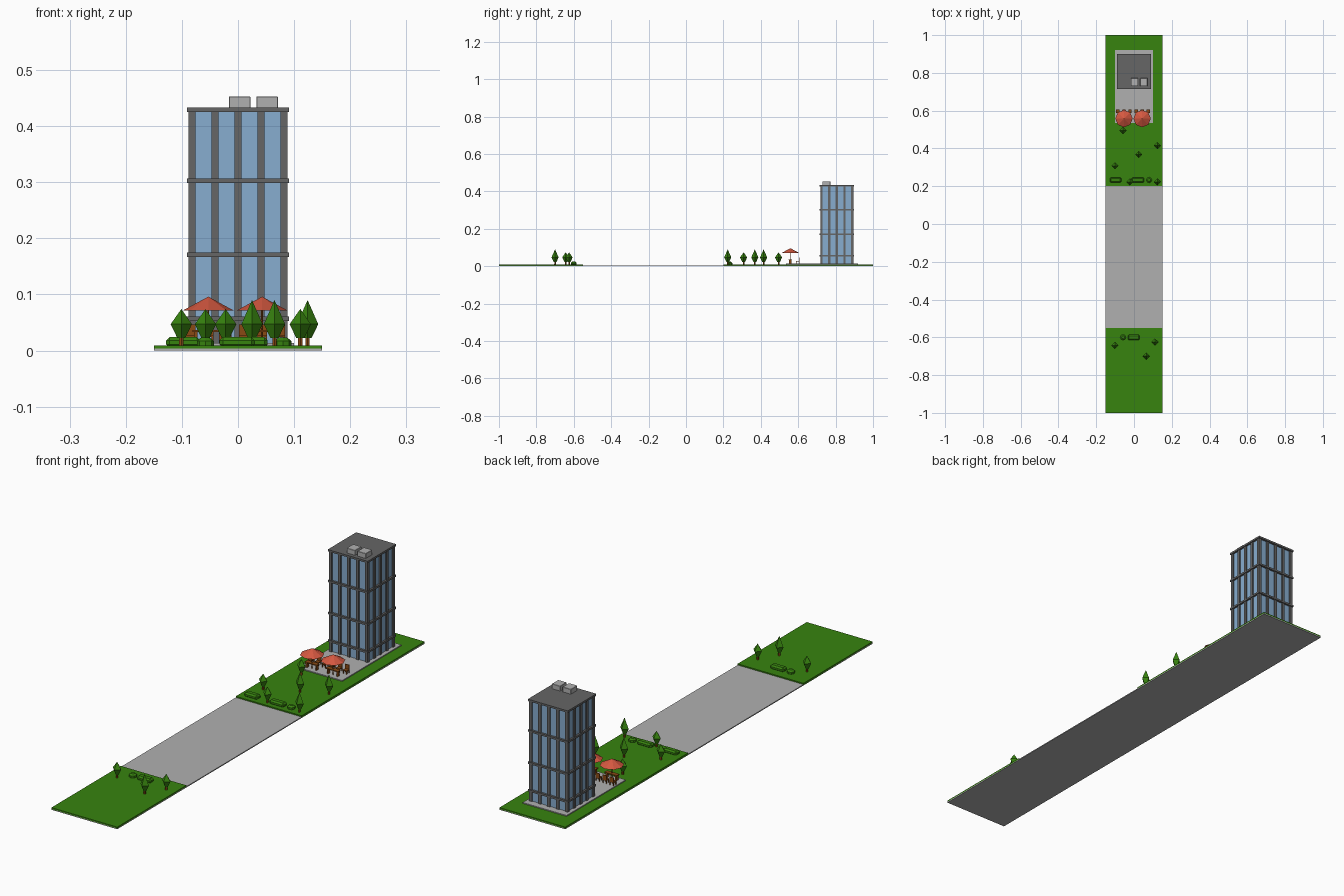
import bpy, bmesh, math
from mathutils import Matrix

if "Cube" in bpy.data.objects:
    bpy.data.objects.remove(bpy.data.objects["Cube"])


def srgb(r, g, b):
    def lin(c):
        c /= 255
        return c / 12.92 if c <= 0.04045 else ((c + 0.055) / 1.055) ** 2.4
    return (lin(r), lin(g), lin(b), 1)


def material(name, *rgb):
    m = bpy.data.materials.new(name)
    m.diffuse_color = srgb(*rgb)
    m.use_nodes = True
    m.node_tree.nodes["Principled BSDF"].inputs["Base Color"].default_value = m.diffuse_color
    return m


GREEN = material("leaf_green", 55, 131, 15)
PALE = material("pale_concrete", 176, 176, 176)
DARK = material("dark_frame", 102, 102, 102)
GLASS = material("blue_glass", 135, 174, 208)
RED = material("canopy_red", 212, 88, 64)
WOOD = material("wood_brown", 138, 74, 20)


def finish(name, bm, mat):
    me = bpy.data.meshes.new(name)
    bm.to_mesh(me)
    bm.free()
    me.materials.append(mat)
    ob = bpy.data.objects.new(name, me)
    bpy.context.collection.objects.link(ob)
    return ob


def add_box(bm, x0, x1, y0, y1, z0, z1):
    mat = Matrix.Translation(((x0 + x1) / 2, (y0 + y1) / 2, (z0 + z1) / 2)) \
        @ Matrix.Diagonal((x1 - x0, y1 - y0, z1 - z0, 1))
    bmesh.ops.create_cube(bm, size=1, matrix=mat)


def box(name, mat, *dims, bevel=0):
    bm = bmesh.new()
    add_box(bm, *dims)
    if bevel:
        bmesh.ops.bevel(bm, geom=bm.edges[:], offset=bevel, segments=1, affect='EDGES')
    return finish(name, bm, mat)


def cone(name, mat, x, y, parts, sides):
    """Stacked frustums; parts = (bottom radius, top radius, z0, z1, cap)."""
    bm = bmesh.new()
    for r0, r1, z0, z1, cap in parts:
        bmesh.ops.create_cone(bm, cap_ends=cap, segments=sides, radius1=r0, radius2=r1, depth=z1 - z0,
                              matrix=Matrix.Translation((x, y, (z0 + z1) / 2)))
    bmesh.ops.remove_doubles(bm, verts=bm.verts, dist=0.0002)
    return finish(name, bm, mat)


# Road plate and lawns
box("road_base", PALE, -0.15, 0.15, -1, 1, 0, 0.004)
box("north_lawn", GREEN, -0.15, 0.15, 0.2, 1, 0.002, 0.009)
box("south_lawn", GREEN, -0.15, 0.15, -1, -0.55, 0.002, 0.009)
box("patio", PALE, -0.10, 0.10, 0.535, 0.92, 0.005, 0.013)

# Tower: glass core, pillars, floor bands, roof
X, Y0, Y1, TOP = 0.088, 0.718, 0.895, 0.43
box("glass_core", GLASS, -X + 0.005, X - 0.005, Y0 + 0.005, Y1 - 0.005, 0.01, TOP)
bm = bmesh.new()
W = 0.0062
for i in range(5):
    px = -X + W + i * (2 * X - 2 * W) / 4
    py = Y0 + W + i * (Y1 - Y0 - 2 * W) / 4
    for y in (Y0, Y1 - 2 * W):
        add_box(bm, px - W, px + W, y, y + 2 * W, 0.005, TOP)
    if 0 < i < 4:
        for x in (-X, X - 2 * W):
            add_box(bm, x, x + 2 * W, py - W, py + W, 0.005, TOP)
finish("pillars", bm, DARK)
for i, z in enumerate((0.057, 0.171, 0.303)):
    box(f"floor_band_{i}", DARK, -0.091, 0.091, 0.714, 0.899, z - 0.004, z + 0.004)
box("roof", DARK, -0.091, 0.091, 0.714, 0.899, 0.425, 0.433)
for i, x in enumerate((0.003, 0.052)):
    box(f"roof_unit_{i}", PALE, x - 0.019, x + 0.019, 0.73, 0.772, 0.431, 0.453, bevel=0.001)

# Parasols with tables and chairs
for i, x in enumerate((-0.053, 0.043)):
    y = 0.558
    cone(f"parasol_canopy_{i}", RED, x, y, [(0.046, 0, 0.071, 0.096, True)], 8)
    cone(f"parasol_pole_{i}", WOOD, x, y, [(0.002, 0.002, 0.012, 0.075, True)], 6)
    bm = bmesh.new()
    add_box(bm, x - 0.028, x + 0.028, y - 0.009, y + 0.009, 0.033, 0.037)
    for sx in (-0.022, 0.022):
        add_box(bm, x + sx - 0.003, x + sx + 0.003, y - 0.006, y + 0.006, 0.012, 0.034)
    finish(f"table_{i}", bm, WOOD)
    for k, dx in enumerate((-0.032, 0, 0.032)):
        bm = bmesh.new()
        cx, cy, h = x + dx, 0.597, 0.009
        add_box(bm, cx - h, cx + h, cy - h, cy + h, 0.024, 0.028)
        add_box(bm, cx - h, cx + h, cy + h - 0.003, cy + h, 0.024, 0.046)
        for sx in (-1, 1):
            for sy in (-1, 1):
                lx, ly = cx + sx * 0.0075, cy + sy * 0.0075
                add_box(bm, lx - 0.0015, lx + 0.0015, ly - 0.0015, ly + 0.0015, 0.012, 0.025)
        finish(f"chair_{i}_{k}", bm, WOOD)

# Trees: (x, y, height)
SMALL, TALL = 0.074, 0.09
trees = [(-0.058, 0.495, SMALL), (0.025, 0.368, TALL), (0.124, 0.415, TALL),
         (-0.101, 0.308, SMALL), (-0.022, 0.223, SMALL), (0.124, 0.223, TALL),
         (-0.101, -0.643, SMALL), (0.111, -0.625, SMALL), (0.065, -0.70, TALL)]
for i, (x, y, h) in enumerate(trees):
    cone(f"tree_trunk_{i}", WOOD, x, y, [(0.0045, 0.004, 0.006, 0.035, True)], 6)
    cone(f"tree_crown_{i}", GREEN, x, y,
         [(0.007, 0.019, 0.022, 0.047, False), (0.019, 0, 0.047, h, False)], 4)

# Hedges and round bushes
for i, (x0, x1, y) in enumerate([(-0.128, -0.067, 0.233), (-0.013, 0.053, 0.233), (-0.033, 0.03, -0.60)]):
    box(f"hedge_{i}", GREEN, x0, x1, y - 0.014, y + 0.014, 0.005, 0.024, bevel=0.006)
for i, (x, y) in enumerate([(0.08, 0.233), (-0.058, -0.60)]):
    cone(f"bush_{i}", GREEN, x, y, [(0.015, 0.015, 0.006, 0.017, False), (0.015, 0.008, 0.017, 0.023, True)], 8)
